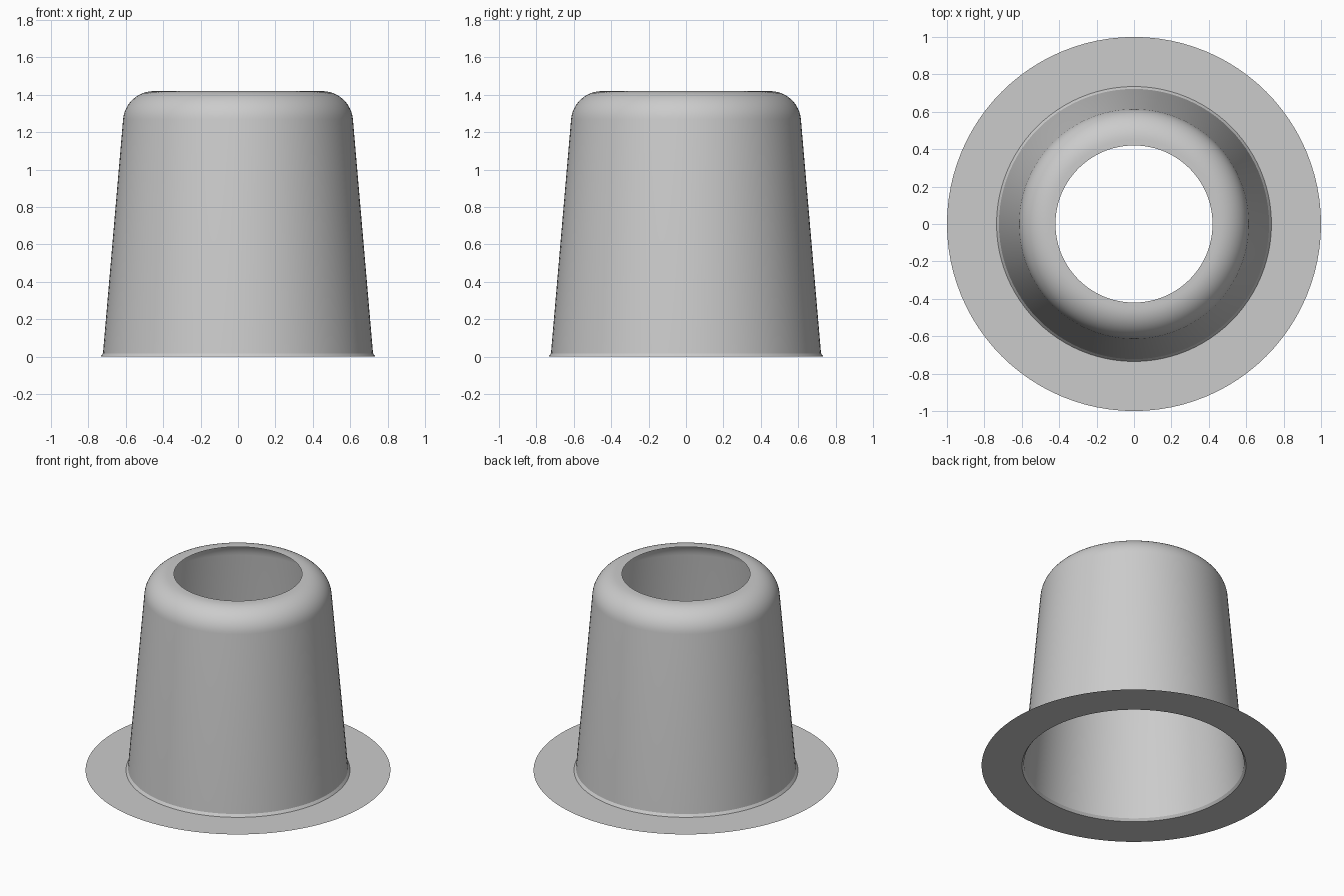
import bpy
import bmesh
from math import sin, cos, pi, radians

cube = bpy.data.objects.get("Cube")
if cube:
    bpy.data.objects.remove(cube, do_unlink=True)

SEGMENTS = 96

grey = bpy.data.materials.new("plain_grey")
grey.use_nodes = True
colour = (0.6, 0.6, 0.6, 1)
grey.diffuse_color = colour
grey.node_tree.nodes["Principled BSDF"].inputs["Base Color"].default_value = colour


def revolve(name, profile):
    """Spin an (r, z) profile, listed outside to inside, into an open sheet."""
    bm = bmesh.new()
    rings = []
    for r, z in profile:
        angles = [2 * pi * i / SEGMENTS for i in range(SEGMENTS)]
        rings.append([bm.verts.new((r * cos(a), r * sin(a), z)) for a in angles])
    for low, high in zip(rings, rings[1:]):
        for i in range(SEGMENTS):
            j = (i + 1) % SEGMENTS
            bm.faces.new((low[i], low[j], high[j], high[i]))
    mesh = bpy.data.meshes.new(name)
    bm.to_mesh(mesh)
    bm.free()
    mesh.materials.append(grey)
    obj = bpy.data.objects.new(name, mesh)
    bpy.context.collection.objects.link(obj)
    bpy.ops.object.select_all(action="DESELECT")
    obj.select_set(True)
    bpy.context.view_layer.objects.active = obj
    bpy.ops.object.shade_smooth_by_angle(angle=radians(30))
    return obj


# Flat ring on the ground
revolve("flange", [(1.0, 0), (0.735, 0)])

# Chamfered foot, tapered wall, rounded shoulder and lip of the top opening
fillet, centre_r, centre_z = 0.165, 0.45, 1.255
shoulder = []
for step in range(13):
    a = radians(5 + 85 * step / 12)
    shoulder.append((centre_r + fillet * cos(a), centre_z + fillet * sin(a)))
revolve("sleeve", [(0.735, 0), (0.722, 0.018)] + shoulder + [(0.42, 1.42)])
